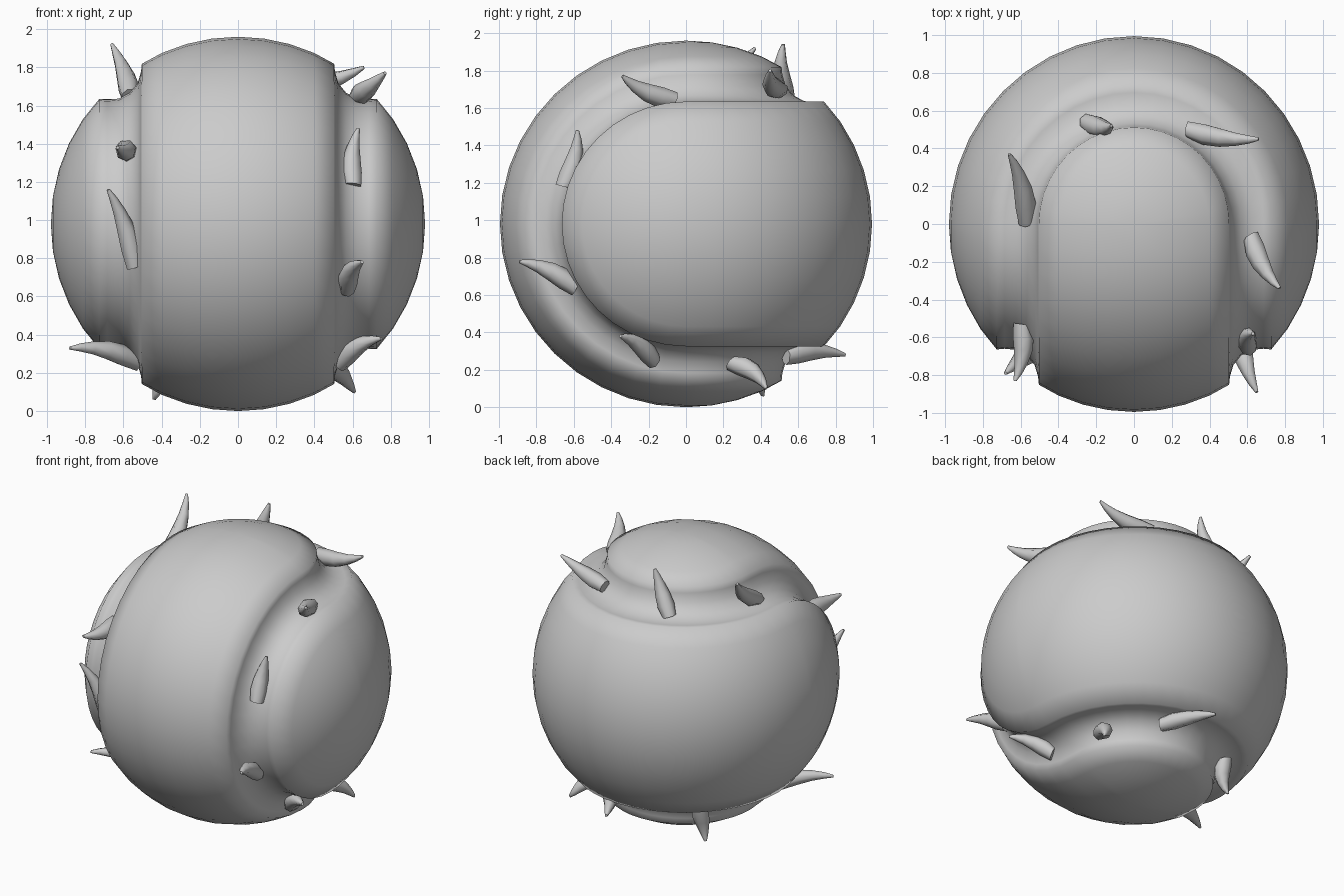
import bpy, bmesh
from math import sin, cos, pi, radians
from mathutils import Vector

if "Cube" in bpy.data.objects:
    bpy.data.objects.remove(bpy.data.objects["Cube"])

R, CENTRE = 0.98, Vector((0, 0, 0.98))


def make_object(name, bm, angle):
    bmesh.ops.recalc_face_normals(bm, faces=bm.faces)
    mesh = bpy.data.meshes.new(name)
    bm.to_mesh(mesh)
    bm.free()
    obj = bpy.data.objects.new(name, mesh)
    bpy.context.collection.objects.link(obj)
    bpy.ops.object.select_all(action='DESELECT')
    obj.select_set(True)
    bpy.context.view_layer.objects.active = obj
    bpy.ops.object.shade_smooth_by_angle(angle=radians(angle))
    return obj


def skin(bm, rows):
    grid = [[bm.verts.new(p) for p in row] for row in rows]
    for a, b in zip(grid, grid[1:]):
        for i in range(len(a) - 1):
            bm.faces.new((a[i], a[i + 1], b[i + 1], b[i]))


# Quarter profile of the ball: (degrees from vertical, radius), groove at 39.5
groove = [(31, 0.978), (32.5, 0.945), (35.5, 0.905), (39.5, 0.89),
          (43.5, 0.905), (46.5, 0.945), (48, 0.978)]
polar = [(a, R) for a in (0, 8, 16, 24)] + groove + [(a, R) for a in (56, 64.5, 73, 81.5, 90)]
quarter = [(r * sin(radians(a)), r * cos(radians(a))) for a, r in polar]
upper = [(-x, z) for x, z in reversed(quarter)] + quarter[1:]
right = quarter + [(x, -z) for x, z in reversed(quarter[:-1])]

# Ball: front half turned about x, back half turned about z, so the groove
# makes one continuous winding seam
STEPS = 20
turns = [pi * i / STEPS for i in range(STEPS + 1)]
bm = bmesh.new()
skin(bm, [[Vector((x, -z * sin(t) * 1.015, z * cos(t))) + CENTRE for x, z in upper] for t in turns])
skin(bm, [[Vector((x * cos(t), x * sin(t) * 1.015, z)) + CENTRE for x, z in right] for t in turns])
bmesh.ops.remove_doubles(bm, verts=bm.verts, dist=0.0005)
bmesh.ops.dissolve_degenerate(bm, edges=bm.edges, dist=0.0001)
make_object("seamed_ball", bm, 80)


# Curved thorn with a swollen base
def thorn(name, base, tip, sides=7):
    base, tip = Vector(base), Vector(tip)
    axis = (tip - base).normalized()
    inward = CENTRE - (base + tip) / 2
    inward = (inward - axis * inward.dot(axis)).normalized()
    side = axis.cross(inward)
    bm = bmesh.new()
    rings = []
    for t, r in ((-0.1, 0.045), (0.15, 0.057), (0.4, 0.05), (0.65, 0.035), (0.85, 0.022), (1, 0.009)):
        c = base.lerp(tip, t) + inward * 0.1 * t * (1 - t)
        rings.append([bm.verts.new(c + r * (inward * cos(2 * pi * k / sides) + side * sin(2 * pi * k / sides)))
                      for k in range(sides)])
    for a, b in zip(rings, rings[1:]):
        for k in range(sides):
            n = (k + 1) % sides
            bm.faces.new((a[k], a[n], b[n], b[k]))
    bm.faces.new(rings[0])
    bm.faces.new(rings[-1])
    make_object(name, bm, 60)


# Thorns growing along the seam: base, tip
thorns = [
    ((-0.59, -0.56, 1.37), (-0.63, -0.83, 1.38)),
    ((-0.55, -0.68, 0.80), (-0.68, -0.79, 1.16)),
    ((-0.57, 0.05, 1.67), (-0.66, 0.37, 1.92)),
    ((-0.56, -0.18, 0.27), (-0.88, -0.39, 0.33)),
    ((-0.40, 0.42, 0.27), (-0.44, 0.41, 0.06)),
    ((0.63, -0.10, 1.65), (0.77, -0.34, 1.77)),
    ((0.60, -0.64, 1.21), (0.63, -0.58, 1.48)),
    ((0.57, -0.62, 0.66), (0.65, -0.89, 0.78)),
    ((0.55, -0.19, 0.27), (0.75, -0.35, 0.38)),
    ((0.50, 0.27, 0.23), (0.61, 0.43, 0.10)),
    ((0.20, 0.56, 0.28), (0.03, 0.85, 0.28)),
    ((0.32, 0.49, 1.70), (0.66, 0.45, 1.80)),
    ((-0.23, 0.53, 1.67), (-0.12, 0.52, 1.94)),
]
for i, (base, tip) in enumerate(thorns, 1):
    thorn(f"thorn_{i}", base, tip)
